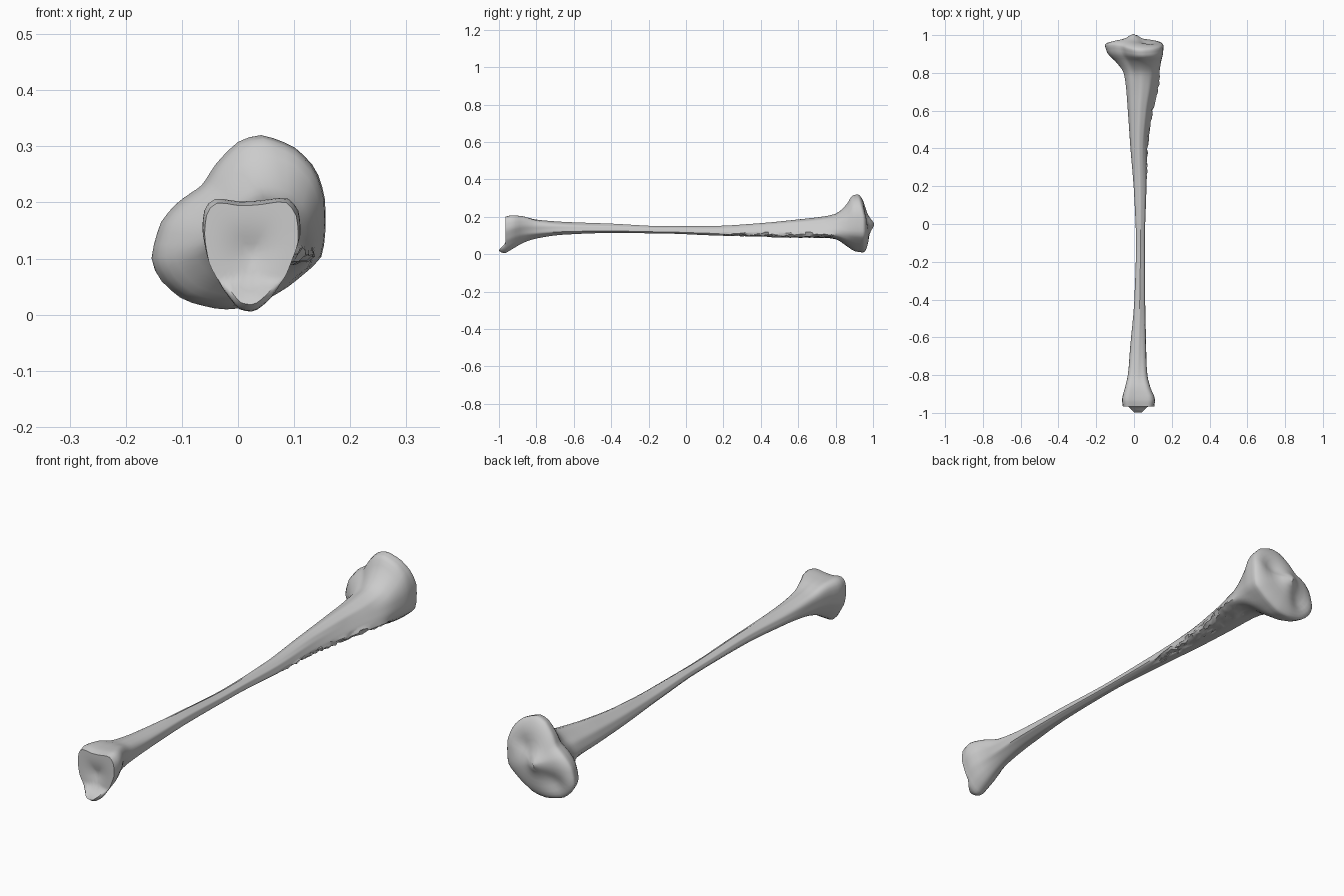
import bpy, bmesh, math, random
from mathutils import Vector

random.seed(4)
SIDES = 48

cube = bpy.data.objects.get("Cube")
if cube:
    bpy.data.objects.remove(cube)

# Cross-section outlines, each in its own units, seen along the shaft (x, z)
ankle = [(-6, 19), (-4, 20.6), (0, 19.8), (4, 20), (9, 20.8), (11, 18), (11.3, 13),
         (9, 7), (6, 2.5), (3, 0), (0, 0.5), (-3, 4.5), (-5.5, 9), (-6.4, 14)]
shaft = [(5, 10), (1, 7.5), (0, 4), (2.5, .5), (6, 0), (10, 2), (9, 7)]
crest = [(4.5, 10), (1, 7), (0, 3.5), (1.5, .5), (4, 0), (8.5, 0), (10, 1), (9, 4), (7, 8.5)]
knee = [(4, 32.2), (0, 31), (-4, 27), (-6.5, 23), (-11, 20), (-14, 16.5), (-15.8, 10),
        (-14.5, 6.5), (-10, 2.5), (-3, .8), (3, 1.5), (9, 5), (15, 10), (15.6, 15),
        (15.5, 21), (14, 26), (10, 30)]

# Stations along the bone: y, x range, z range, outline index (fractions blend)
stations = [
    (-.965, -.06, .108, .004, .203, 0),
    (-.93, -.064, .112, .025, .21, 0),
    (-.87, -.05, .09, .06, .206, .1),
    (-.8, -.036, .075, .083, .188, .4),
    (-.65, -.022, .068, .104, .174, .8),
    (-.4, .001, .06, .113, .164, 1),
    (-.1, .01, .058, .11, .15, 1),
    (.15, .0, .066, .1, .152, 1.2),
    (.4, -.02, .075, .094, .168, 1.7),
    (.6, -.034, .105, .09, .188, 2),
    (.74, -.046, .137, .088, .206, 2.1),
    (.8, -.058, .145, .08, .222, 2.4),
    (.86, -.1, .15, .042, .272, 2.8),
    (.905, -.143, .154, .014, .315, 3),
    (.945, -.156, .156, .008, .322, 3),
]


def radial(points):
    """Fit an outline to a unit box and resample it at even angles."""
    xs, zs = zip(*points)
    size = (max(xs) - min(xs), max(zs) - min(zs))
    poly = [Vector(((x - min(xs)) / size[0] - .5, (z - min(zs)) / size[1] - .5)) for x, z in points]
    radii = []
    for k in range(SIDES):
        a = math.tau * k / SIDES
        d = Vector((math.cos(a), math.sin(a)))
        best = 0
        for p, q in zip(poly, poly[1:] + poly[:1]):
            e = q - p
            den = d.cross(e)
            if abs(den) > 1e-9:
                t, u = p.cross(e) / den, p.cross(d) / den
                if t > 0 and -1e-6 <= u <= 1 + 1e-6:
                    best = max(best, t)
        radii.append(best)
    return [(radii[k - 1] + 4 * radii[k] + radii[(k + 1) % SIDES]) / 6 for k in range(SIDES)]


profiles = [radial(o) for o in (ankle, shaft, crest, knee)]


def spline(a, b, c, d, t):
    """Monotone-limited cubic between stations b and c."""
    def slope(p, q, r):
        s, e = (q[1] - p[1]) / (q[0] - p[0]), (r[1] - q[1]) / (r[0] - q[0])
        return 0 if s * e <= 0 else 2 * s * e / (s + e)
    h = c[0] - b[0]
    end = (c[1] - b[1]) / h
    m0 = slope(a, b, c) if a else end
    m1 = slope(b, c, d) if d else end
    t2, t3 = t * t, t ** 3
    return ((2 * t3 - 3 * t2 + 1) * b[1] + (t3 - 2 * t2 + t) * h * m0
            + (3 * t2 - 2 * t3) * c[1] + (t3 - t2) * h * m1)


def station_at(i, t):
    values = [stations[i][0] + t * (stations[i + 1][0] - stations[i][0])]
    for col in range(1, 6):
        pick = [(stations[j][0], stations[j][col]) if 0 <= j < len(stations) else None
                for j in range(i - 1, i + 3)]
        values.append(spline(*pick, t))
    return values


def section(y, x0, x1, z0, z1, kind):
    """Ring of points for one station."""
    low = min(int(kind), len(profiles) - 2)
    mix = kind - low
    ring = []
    for k in range(SIDES):
        a = math.tau * k / SIDES
        r = profiles[low][k] * (1 - mix) + profiles[low + 1][k] * mix
        ring.append(Vector(((x0 + x1) / 2 + r * math.cos(a) * (x1 - x0), y,
                            (z0 + z1) / 2 + r * math.sin(a) * (z1 - z0))))
    return ring


def bump(p, x, z, width):
    return math.exp(-((p.x - x) ** 2 + (p.z - z) ** 2) / width ** 2)


def ankle_end(p, s):
    """Shallow joint face with a projecting lower tip."""
    lip = max(0, min(1, (.06 - p.z) / .035))
    return -.034 * lip * min(1, (1 - s) * 8 + .3) + .014 * bump(p, .02, .11, .05) * (1 - s)


def knee_end(p, s):
    """Two dished joint faces either side of a central rise."""
    return ((1 - s * s) ** .5 * .042 - .022 * bump(p, -.07, .09, .045)
            - .02 * bump(p, .07, .2, .045) + .026 * bump(p, .0, .16, .035))


# Loft the shaft
rings = []
for i in range(len(stations) - 1):
    steps = max(3, round((stations[i + 1][0] - stations[i][0]) / .02))
    rings += [section(*station_at(i, j / steps)) for j in range(steps)]
rings.append(section(*stations[-1]))

# Ragged edge along the crest
for ring in rings:
    if .2 < ring[0].y < .78:
        for p in ring:
            if p.z < .115 and p.x > .04:
                p.x += random.uniform(-.008, .004)
                p.z += random.uniform(-.003, .006)

# Tilt the wide end so its upper edge sits further forward
for ring in rings:
    blend = max(0, (ring[0].y - .85) / .1)
    for p in ring:
        p.y -= blend * .03 * max(0, (p.z - .2) / .12)


def cap(ring, shape):
    """Shrinking rings that close one end."""
    centre = sum(ring, Vector()) / SIDES
    out = []
    for s in (.985, .95, .88, .78, .65, .5, .35, .2, .08):
        new = [centre.lerp(p, s) for p in ring]
        for p in new:
            p.y += shape(p, s)
        out.append(new)
    return out


rings = cap(rings[0], ankle_end)[::-1] + rings + cap(rings[-1], knee_end)

bm = bmesh.new()
loops = [[bm.verts.new(p) for p in ring] for ring in rings]
for a, b in zip(loops, loops[1:]):
    for k in range(SIDES):
        n = (k + 1) % SIDES
        bm.faces.new((a[k], a[n], b[n], b[k]))
bm.faces.new(loops[0])
bm.faces.new(loops[-1])
bmesh.ops.recalc_face_normals(bm, faces=bm.faces)
mesh = bpy.data.meshes.new("shin_bone")
bm.to_mesh(mesh)
bm.free()
bone = bpy.data.objects.new("shin_bone", mesh)
bpy.context.collection.objects.link(bone)

# Plain grey surface
grey = bpy.data.materials.new("bone_grey")
grey.use_nodes = True
colour = (.6, .6, .6, 1)
grey.diffuse_color = colour
grey.node_tree.nodes["Principled BSDF"].inputs["Base Color"].default_value = colour
mesh.materials.append(grey)

bpy.context.view_layer.objects.active = bone
bone.select_set(True)
bpy.ops.object.shade_smooth_by_angle(angle=math.radians(40))
